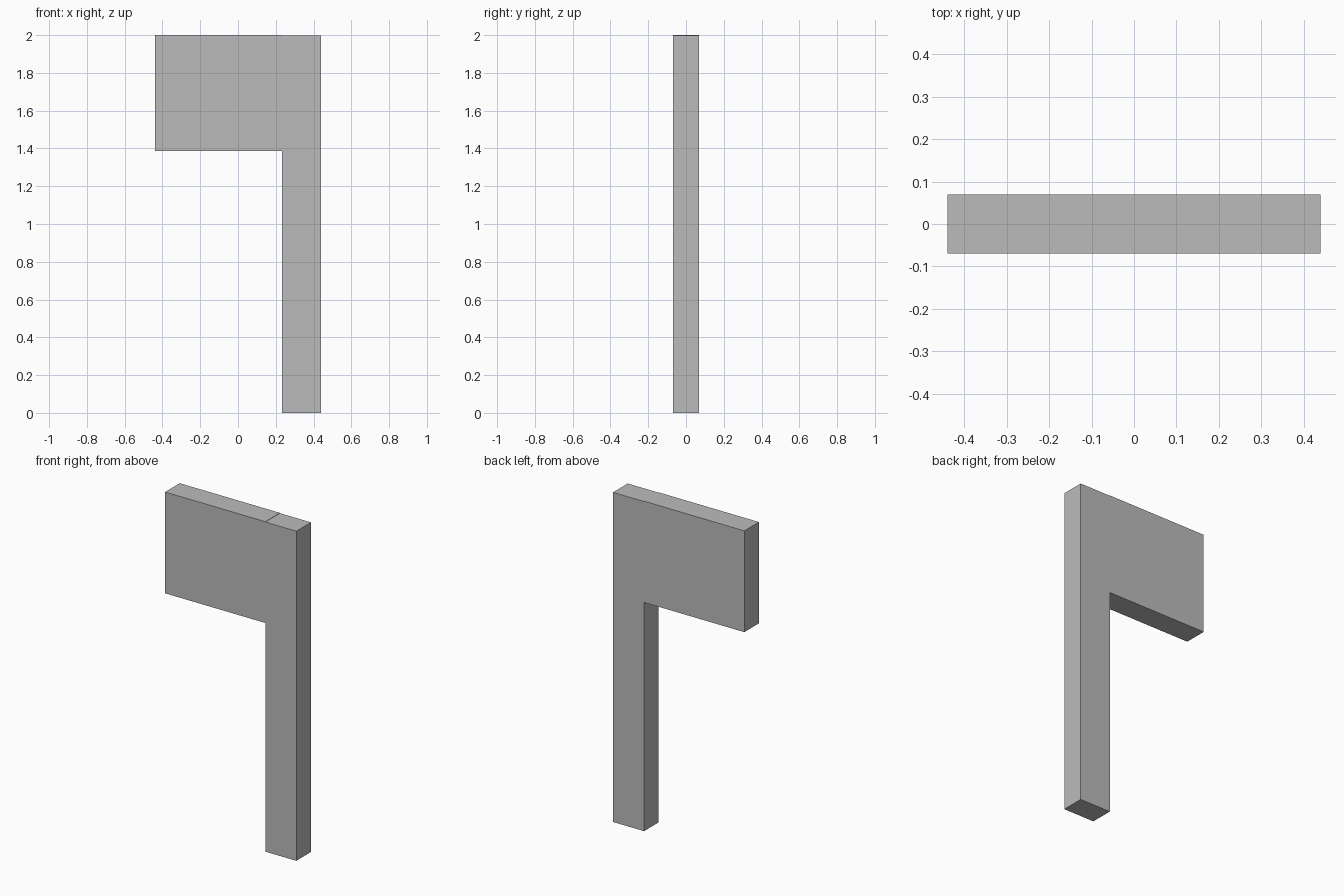
import bpy
import bmesh

if "Cube" in bpy.data.objects:
    bpy.data.objects.remove(bpy.data.objects["Cube"])

HALF_W, HALF_D = 0.44, 0.07
POST_X = 0.232      # inner side of the post
PANEL_Z = 1.386     # underside of the panel
TOP, POST_TOP = 2.0, 1.998

grey = bpy.data.materials.new("plain_grey")
grey.diffuse_color = (0.5, 0.5, 0.5, 1.0)
grey.use_nodes = True
grey.node_tree.nodes["Principled BSDF"].inputs["Base Color"].default_value = grey.diffuse_color

# Post with side panel: one outline, extruded through its depth
profile = [(POST_X, 0), (HALF_W, 0), (HALF_W, POST_TOP), (POST_X, POST_TOP),
           (POST_X, TOP), (-HALF_W, TOP), (-HALF_W, PANEL_Z), (POST_X, PANEL_Z)]

bm = bmesh.new()
face = bm.faces.new([bm.verts.new((x, -HALF_D, z)) for x, z in profile])
ext = bmesh.ops.extrude_face_region(bm, geom=[face], use_keep_orig=True)
moved = [v for v in ext["geom"] if isinstance(v, bmesh.types.BMVert)]
bmesh.ops.translate(bm, verts=moved, vec=(0, 2 * HALF_D, 0))
bmesh.ops.recalc_face_normals(bm, faces=bm.faces)

mesh = bpy.data.meshes.new("post_with_panel")
bm.to_mesh(mesh)
bm.free()
mesh.materials.append(grey)
bpy.context.collection.objects.link(bpy.data.objects.new("post_with_panel", mesh))
